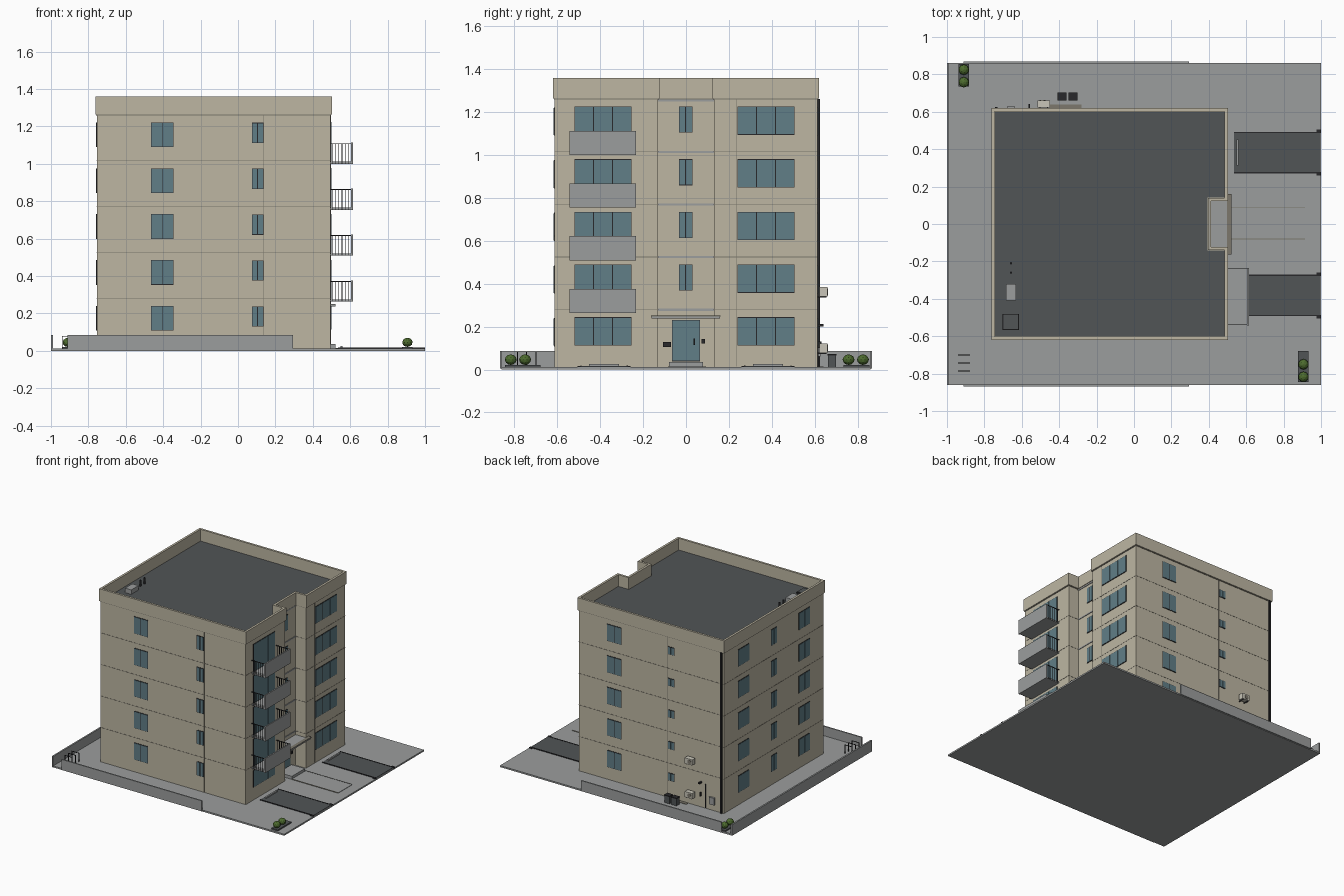
import bpy, bmesh, math
from mathutils import Matrix

if "Cube" in bpy.data.objects:
    bpy.data.objects.remove(bpy.data.objects["Cube"])


def material(name, r, g, b):
    m = bpy.data.materials.new(name)
    m.diffuse_color = (r, g, b, 1)
    m.use_nodes = True
    m.node_tree.nodes["Principled BSDF"].inputs["Base Color"].default_value = m.diffuse_color
    return m


BEIGE = material("beige_render", .51, .47, .365)
SEAM = material("seam_shadow", .20, .185, .15)
GREY = material("concrete", .33, .34, .34)
DARK = material("asphalt", .082, .09, .094)
GLASS = material("glass", .12, .21, .245)
BLACK = material("black_metal", .022, .022, .024)
GREEN = material("leaf", .075, .15, .028)
PALE = material("pale_casing", .58, .56, .48)


def finish(name, bm, mat):
    bmesh.ops.recalc_face_normals(bm, faces=bm.faces)
    me = bpy.data.meshes.new(name)
    bm.to_mesh(me)
    bm.free()
    me.materials.append(mat)
    ob = bpy.data.objects.new(name, me)
    bpy.context.collection.objects.link(ob)
    return ob


def boxes(name, items, mat):
    """One object from boxes given as (x0, x1, y0, y1, z0, z1)."""
    bm = bmesh.new()
    for x0, x1, y0, y1, z0, z1 in items:
        m = Matrix.Translation(((x0 + x1) / 2, (y0 + y1) / 2, (z0 + z1) / 2))
        bmesh.ops.create_cube(bm, size=1, matrix=m @ Matrix.Diagonal((x1 - x0, y1 - y0, z1 - z0, 1)))
    return finish(name, bm, mat)


def outline(o):
    """Floor plan with entrance notch, offset outward by o."""
    x0, x1, y, nx, ny = -.755 - o, .495 + o, .612 + o, .405 + o, .13 - o
    return [(x0, -y), (x1, -y), (x1, -ny), (nx, -ny), (nx, ny), (x1, ny), (x1, y), (x0, y)]


def prism(name, pts, z0, z1, mat):
    bm = bmesh.new()
    f = bm.faces.new([bm.verts.new((x, y, z0)) for x, y in pts])
    r = bmesh.ops.extrude_face_region(bm, geom=[f])
    bmesh.ops.translate(bm, vec=(0, 0, z1 - z0), verts=[v for v in r["geom"] if isinstance(v, bmesh.types.BMVert)])
    return finish(name, bm, mat)


# wall planes: axis across, position, outward sign
WALLS = {"front": ("x", -.612, -1), "back": ("x", .612, 1), "left": ("y", -.755, -1),
         "right": ("y", .495, 1), "notch": ("y", .405, 1)}


def on_wall(wall, u0, u1, z0, z1, depth, lift=-.003):
    """Box bounds for a plate lying on a wall."""
    axis, p, s = WALLS[wall]
    a, b = sorted((p + s * lift, p + s * depth))
    return (u0, u1, a, b, z0, z1) if axis == "x" else (a, b, u0, u1, z0, z1)


PITCH = .2455
FLOORS = [i * PITCH for i in range(5)]

# building shell, roof and parapet
prism("building_body", outline(0), .01, 1.266, BEIGE)
prism("roof_deck", outline(-.012), 1.262, 1.27, DARK)
bm = bmesh.new()
loops = [[bm.verts.new((x, y, z)) for x, y in outline(o)]
         for o, z in ((.007, 1.264), (.007, 1.36), (-.01, 1.36), (-.01, 1.264))]
for a, b in zip(loops, loops[1:] + loops[:1]):
    for i in range(8):
        j = (i + 1) % 8
        bm.faces.new((a[i], a[j], b[j], b[i]))
finish("parapet", bm, BEIGE)
prism("parapet_shadow_line", outline(.003), 1.259, 1.264, SEAM)

# windows: wall, from, to, sill, head, panes, first floor index
frames, panes = [], []


def window(wall, u0, u1, z0, z1, n):
    frames.append(on_wall(wall, u0, u1, z0, z1, .003))
    w = (u1 - u0) / n
    for k in range(n):
        panes.append(on_wall(wall, u0 + k * w + .0025, u0 + (k + 1) * w - .0025, z0 + .003, z1 - .003, .005))


for wall, u0, u1, z0, z1, n, first in (
        ("front", -.465, -.345, .108, .24, 2, 0), ("front", .075, .135, .13, .238, 2, 0),
        ("right", .24, .507, .112, .244, 3, 0), ("right", -.52, -.255, .112, .244, 3, 0),
        ("notch", -.033, .03, .122, .244, 2, 1),
        ("back", .125, .25, .108, .24, 2, 0), ("back", -.33, -.275, .145, .205, 2, 0),
        ("left", .305, .44, .108, .24, 2, 0), ("left", -.035, .035, .115, .24, 2, 0),
        ("left", -.44, -.305, .108, .24, 2, 0)):
    for i in range(first, 5):
        low = .03 if wall == "right" and u0 < 0 and i else z0   # balcony doors reach the floor
        window(wall, u0, u1, low + FLOORS[i], z1 + FLOORS[i], n)
window("notch", -.065, .065, .038, .232, 1)   # entrance door
boxes("window_frames", frames, BLACK)
boxes("window_glass", panes, GLASS)

# floor and panel seams
seams = []
for z in FLOORS[1:]:
    prism("floor_seam", outline(.0012), z + .032, z + .035, SEAM)
for wall, u in (("front", .137), ("back", -.272), ("right", .237)):
    seams.append(on_wall(wall, u - .0015, u + .0015, .015, 1.26, .0015))
boxes("panel_seams", seams, SEAM)
boxes("stair_bands", [on_wall("notch", -.13, .13, z + .028, z + .038, .004) for z in FLOORS[1:] + [1.222]], GREY)

# balconies with solid front and barred sides
slabs, bars = [], []
for z in FLOORS[1:]:
    z += .018
    slabs += [(.49, .61, -.537, -.238, z, z + .012), (.605, .615, -.542, -.234, z, z + .113)]
    for y in (-.538, -.236):
        bars.append((.495, .606, y - .002, y + .002, z + .105, z + .11))
        bars += [(.505 + k * .0165, .508 + k * .0165, y - .0015, y + .0015, z, z + .106) for k in range(7)]
boxes("balconies", slabs, GREY)
boxes("balcony_railings", bars, BLACK)

# entrance
boxes("entrance_canopy", [(.4, .52, -.162, .158, .238, .25)], GREY)
boxes("canopy_edge", [(.496, .522, -.164, .16, .247, .252)], SEAM)
boxes("entrance_step", [(.4, .52, -.08, .08, .01, .036)], GREY)
boxes("entrance_fittings", [on_wall("notch", -.107, -.07, .105, .128, .012),
                            on_wall("notch", .073, .088, .122, .142, .008),
                            on_wall("notch", .035, .041, .115, .145, .012)], BLACK)

# ground, boundary walls, parking pads and path
boxes("ground_slab", [(-1, 1, -.86, .86, 0, .012)], GREY)
boxes("boundary_walls", [(-.912, .295, -.868, -.858, .004, .086), (-.912, .295, .858, .868, .004, .086),
                         (-1, -.988, -.862, .862, .004, .086)], GREY)
boxes("parking_pads", [(.535, .995, s * .382 - .107, s * .382 + .107, .01, .016) for s in (1, -1)], DARK)
boxes("parking_edges", [(.535, .995, s * .382 + t * .108 - .003, s * .382 + t * .108 + .003, .01, .018)
                        for s in (1, -1) for t in (1, -1)], BLACK)
boxes("parking_end_posts", [(.975, 1, s * .382 + t * .114 - .009, s * .382 + t * .114 + .009, .006, .017)
                            for s in (1, -1) for t in (1, -1)], BLACK)
boxes("wheel_stops", [(.548, .56, s * .382 - .07, s * .382 + .07, .014, .026) for s in (1, -1)], GREY)
boxes("entrance_path", [(.52, .92, -.078, .088, .01, .015)], GREY)
boxes("path_edges", [(.52, .915, y - .002, y + .002, .01, .0165) for y in (-.08, .09)], SEAM)

# planting beds and bushes
boxes("planting_beds", [(-.938, -.882, .735, .855, .01, .022), (.878, .934, -.845, -.678, .01, .022)], DARK)
bm = bmesh.new()
for x, y in ((-.91, .825), (-.91, .758), (.906, -.75), (.906, -.817)):
    bmesh.ops.create_icosphere(bm, subdivisions=2, radius=.028,
                               matrix=Matrix.Translation((x, y, .046)) @ Matrix.Diagonal((1, 1, .88, 1)))
finish("bushes", bm, GREEN)

# bicycle hoops
hoops = []
for y in (-.7, -.743, -.786):
    hoops += [(x - .002, x + .002, y - .002, y + .002, .01, .08) for x in (-.94, -.88)]
    hoops.append((-.942, -.878, y - .002, y + .002, .077, .081))
boxes("bicycle_hoops", hoops, BLACK)

# rear services: cooling units, meter box, pipes and bins
units = [(-.515, -.45, .622, .66, z, z + .044) for z in (.34, .078)]
boxes("cooling_units", units, PALE)
bm = bmesh.new()
for x0, x1, y0, y1, z0, z1 in units:
    bmesh.ops.create_cone(bm, cap_ends=True, segments=16, radius1=.016, radius2=.016, depth=.004,
                          matrix=Matrix.Translation((x0 + .025, y1, z0 + .022)) @ Matrix.Rotation(math.pi / 2, 4, "X"))
finish("cooling_fans", bm, SEAM)
boxes("unit_brackets", [(x, x + .005, .61, .655, z - .005, z + .001)
                        for x in (-.505, -.465) for z in (.34, .078)], BLACK)
boxes("meter_box", [on_wall("back", -.68, -.635, .06, .115, .015)], GREY)
boxes("service_pipes", [on_wall("back", -.602, -.597, .015, .2, .006), on_wall("back", -.565, -.555, .2, .212, .03),
                        on_wall("back", -.563, -.557, .1, .13, .02)], BLACK)
boxes("drain_pipe", [(-.742, -.73, .612, .625, .012, 1.262)], BLACK)
bins = [(x, x + .045, .662, .7, .012, .066) for x in (-.408, -.348)]
boxes("waste_bins", bins, DARK)
boxes("bin_lids", [(a - .002, b + .002, c - .002, d + .002, .066, .072) for a, b, c, d, _, _ in bins], BLACK)
boxes("bin_pad", [(-.45, -.28, .615, .64, .01, .015)], SEAM)

# roof equipment
boxes("roof_unit", [(-.685, -.632, -.41, -.322, 1.268, 1.305)], GREY)
boxes("roof_hatch_rim", [(-.702, -.615, -.567, -.48, 1.268, 1.282)], BLACK)
boxes("roof_hatch", [(-.697, -.62, -.562, -.485, 1.275, 1.286)], DARK)
bm = bmesh.new()
for y in (-.26, -.21):
    bmesh.ops.create_cone(bm, cap_ends=True, segments=12, radius1=.006, radius2=.006, depth=.05,
                          matrix=Matrix.Translation((-.658, y, 1.293)))
finish("roof_vents", bm, BLACK)
